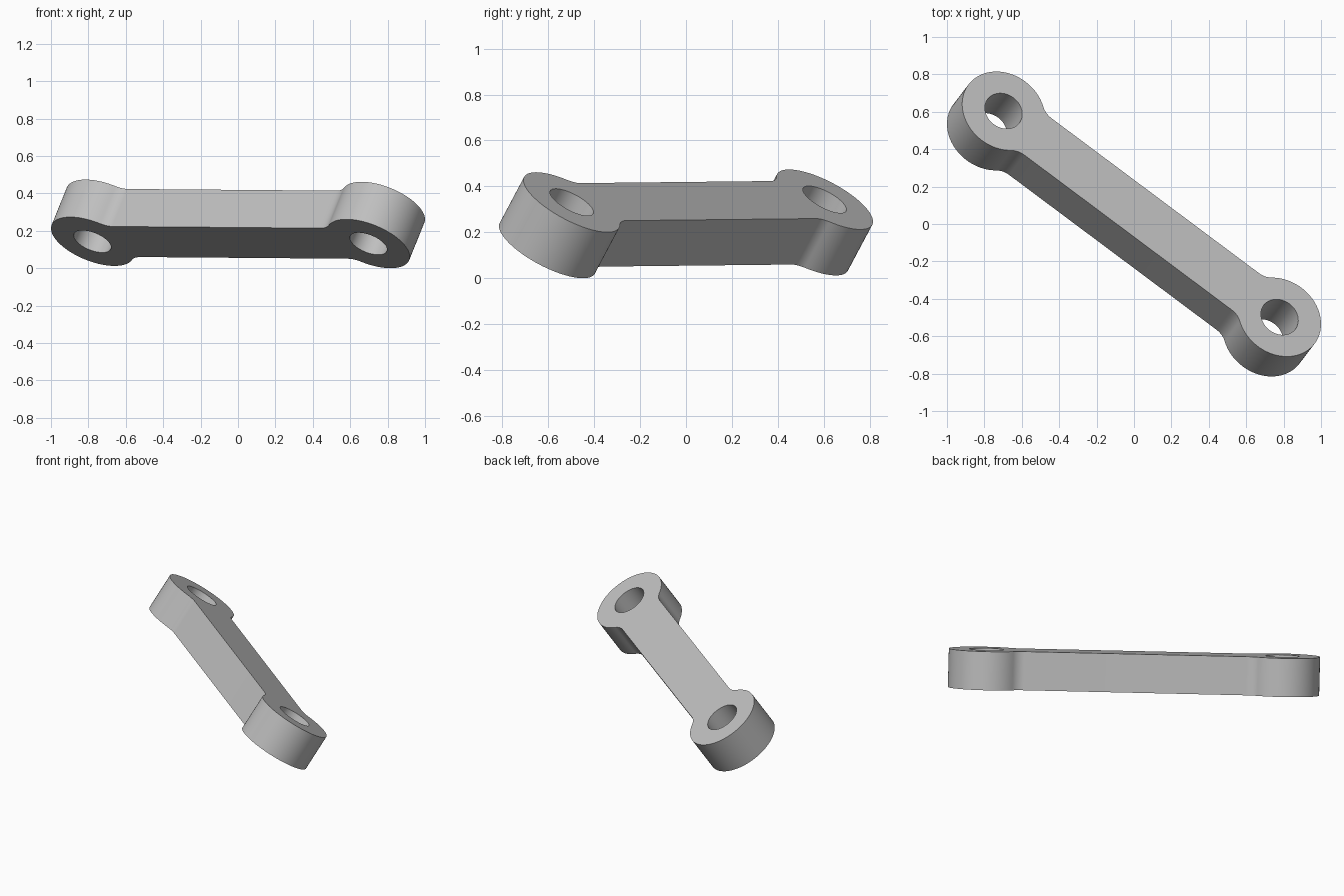
import bpy, bmesh
from math import sqrt, atan2, pi, cos, sin
from mathutils import Vector, Matrix

cube = bpy.data.objects.get("Cube")
if cube:
    bpy.data.objects.remove(cube, do_unlink=True)

# Link dimensions
END = 0.921        # centre to each eye
EYE_R = 0.235
HOLE_R = 0.106
HALF_W = 0.147
FILLET = 0.11
THICK = 0.241


def arc(cx, cy, r, a0, a1, n):
    return [Vector((cx + r * cos(a0 + (a1 - a0) * i / n),
                    cy + r * sin(a0 + (a1 - a0) * i / n))) for i in range(n + 1)]


def add_loop(curve, points):
    spline = curve.splines.new('POLY')
    spline.points.add(len(points) - 1)
    for p, co in zip(spline.points, points):
        p.co = (co.x, co.y, 0, 1)
    spline.use_cyclic_u = True


# Outline: one eye with a fillet on each side, then the same turned half way
reach = sqrt((EYE_R + FILLET) ** 2 - (HALF_W + FILLET) ** 2)
side = HALF_W + FILLET
turn = atan2(side, -reach)
fx = END - reach
end = (arc(fx, -side, FILLET, pi / 2, pi - turn, 12)
       + arc(END, 0, EYE_R, -turn, turn, 64)[1:-1]
       + arc(fx, side, FILLET, turn - pi, -pi / 2, 12))
outline = end + [-p for p in end]

curve = bpy.data.curves.new("link_profile", 'CURVE')
curve.dimensions = '2D'
curve.fill_mode = 'BOTH'
curve.extrude = THICK / 2
add_loop(curve, outline)
for s in (-1, 1):
    add_loop(curve, arc(s * END, 0, HOLE_R, 0, 2 * pi, 48)[:-1])

link = bpy.data.objects.new("connecting_link", curve)
bpy.context.collection.objects.link(link)
bpy.ops.object.select_all(action='DESELECT')
link.select_set(True)
bpy.context.view_layer.objects.active = link
bpy.ops.object.convert(target='MESH')
link = bpy.context.object
mesh = link.data

# Tilt the flat link: along, across and through axes
along = Vector((0.738, -0.551, -0.006)).normalized()
through = Vector((0.345, 0.436, 0.831))
through = (through - along * through.dot(along)).normalized()
across = through.cross(along)
tilt = Matrix((along, across, through)).transposed().to_4x4()

bm = bmesh.new()
bm.from_mesh(mesh)
bmesh.ops.remove_doubles(bm, verts=bm.verts, dist=0.0005)
bmesh.ops.recalc_face_normals(bm, faces=bm.faces)
bmesh.ops.transform(bm, matrix=tilt, verts=bm.verts)
low = min(v.co.z for v in bm.verts)
bmesh.ops.translate(bm, vec=(0, 0, -low), verts=bm.verts)
bm.to_mesh(mesh)
bm.free()

# Plain grey metal
grey = bpy.data.materials.new("light_grey")
grey.use_nodes = True
colour = (0.52, 0.52, 0.52, 1)
grey.diffuse_color = colour
grey.node_tree.nodes["Principled BSDF"].inputs["Base Color"].default_value = colour
mesh.materials.clear()
mesh.materials.append(grey)

bpy.ops.object.shade_smooth_by_angle(angle=pi / 6)
